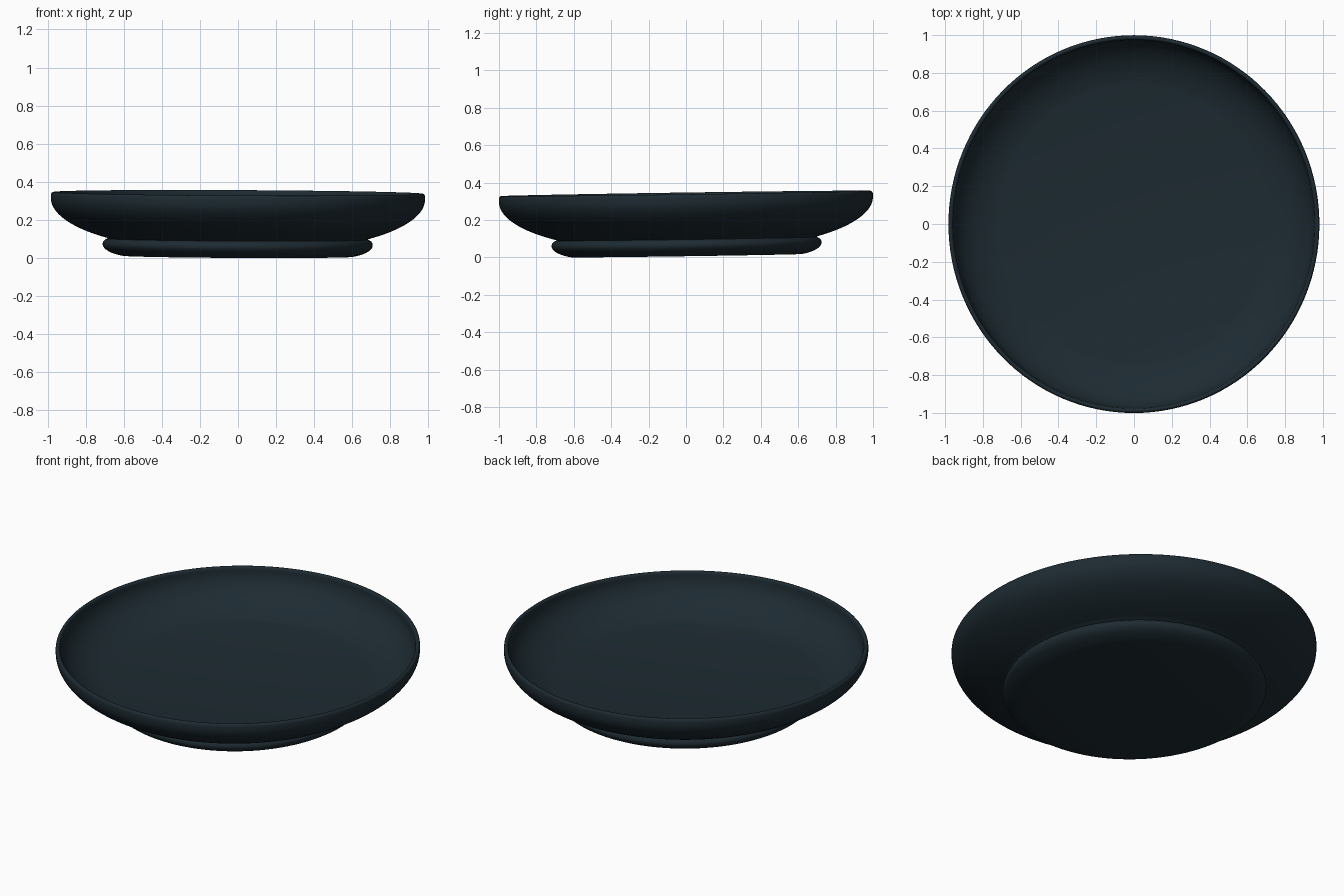
import bpy
import bmesh
import math
from mathutils import Matrix

cube = bpy.data.objects.get("Cube")
if cube:
    bpy.data.objects.remove(cube, do_unlink=True)

# Single dark slate glaze
glaze = bpy.data.materials.new("dark_slate_glaze")
glaze.use_nodes = True
colour = (0.0125, 0.0240, 0.0320, 1)
glaze.diffuse_color = colour
glaze.node_tree.nodes["Principled BSDF"].inputs["Base Color"].default_value = colour

# The dish is slightly oval and leans gently
POSE = (Matrix.Translation((-0.002, 0.004, 0))
        @ Matrix.Rotation(0.0145, 4, "X") @ Matrix.Rotation(0.005, 4, "Y")
        @ Matrix.Diagonal((0.982, 1, 1, 1)))


def arc(center, radii, start, end, count):
    """Points on an elliptical arc in the (radius, height) plane."""
    angles = [math.radians(start + (end - start) * i / count) for i in range(count + 1)]
    return [(center[0] + radii[0] * math.cos(a), center[1] + radii[1] * math.sin(a))
            for a in angles]


def lathe(name, profile, segments=128):
    """Spin a profile into a smooth, closed solid."""
    bm = bmesh.new()
    verts = [bm.verts.new((r, 0, z)) for r, z in profile]
    edges = [bm.edges.new(pair) for pair in zip(verts, verts[1:])]
    bmesh.ops.spin(bm, geom=verts + edges, axis=(0, 0, 1), cent=(0, 0, 0),
                   angle=math.tau, steps=segments, use_merge=True)
    bmesh.ops.remove_doubles(bm, verts=bm.verts, dist=0.0001)
    bmesh.ops.recalc_face_normals(bm, faces=bm.faces)
    bm.transform(POSE)
    mesh = bpy.data.meshes.new(name)
    bm.to_mesh(mesh)
    bm.free()
    mesh.materials.append(glaze)
    obj = bpy.data.objects.new(name, mesh)
    bpy.context.collection.objects.link(obj)
    bpy.ops.object.select_all(action="DESELECT")
    obj.select_set(True)
    bpy.context.view_layer.objects.active = obj
    bpy.ops.object.shade_smooth_by_angle(angle=math.radians(40))


# Foot: flat base and rounded side, tucking into a groove under the bowl
foot_side = arc((0.54, 0.07), (0.182, 0.067), -65, 0, 12)
foot_top = arc((0.687, 0.07), (0.035, 0.03), 10, 75, 8)

# Bowl: flaring outer wall, thin rounded lip, curved inner wall
outer_wall = arc((0.20, 0.31), (0.80, 0.265), -51.3, 0, 20)
lip = arc((0.9875, 0.325), (0.0125, 0.017), 0, 180, 8)
inner_wall = arc((0.62, 0.325), (0.355, 0.212), -4, -71, 18)

base_center = (0, foot_side[0][1])
floor_center = (0, inner_wall[-1][1])
lathe("dish", [base_center] + foot_side + foot_top + outer_wall + lip
      + inner_wall + [floor_center])
